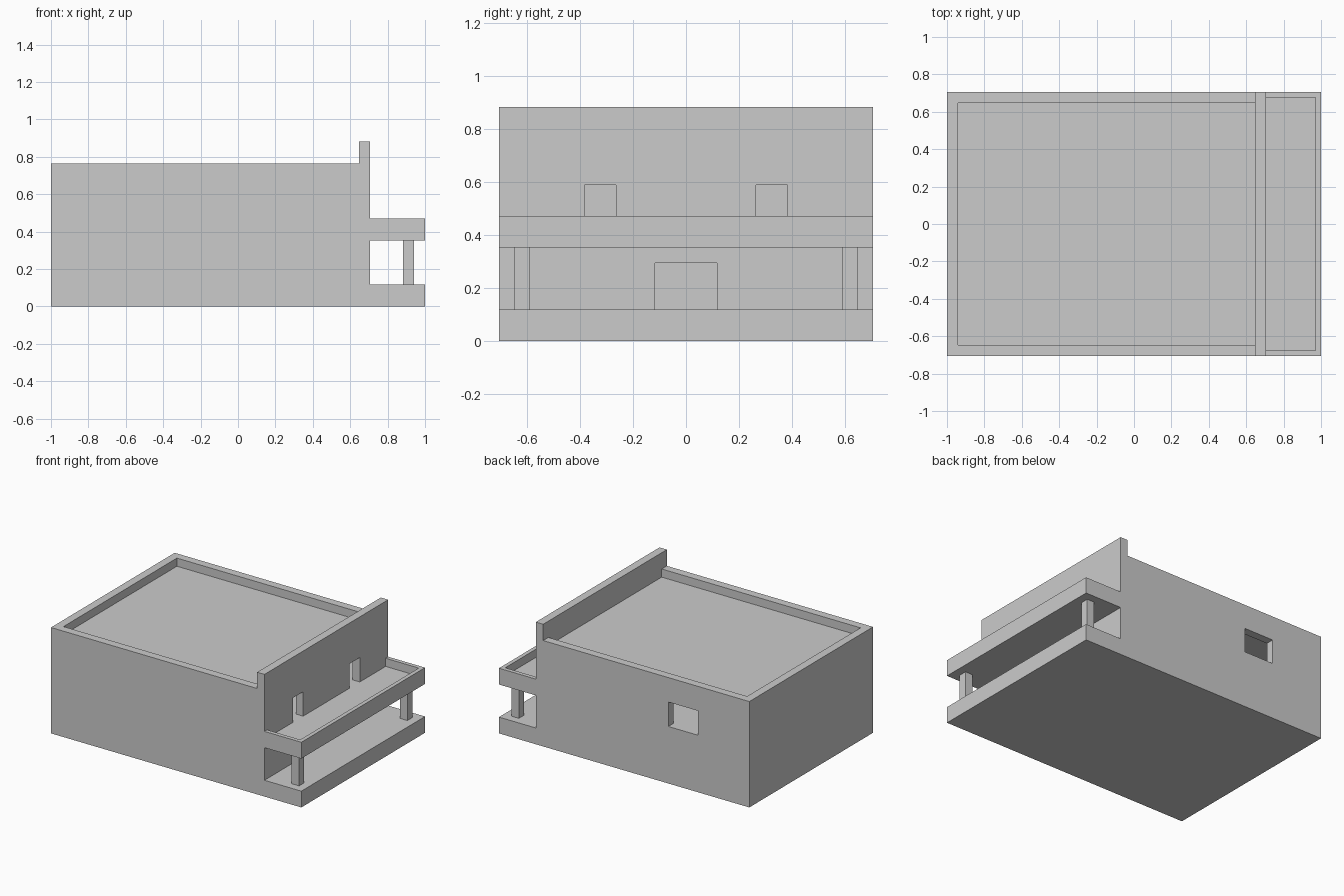
import bpy

# One building module: the house is 34 modules long
U = 1 / 17

if "Cube" in bpy.data.objects:
    bpy.data.objects.remove(bpy.data.objects["Cube"], do_unlink=True)

plaster = bpy.data.materials.new("grey plaster")
plaster.use_nodes = True
grey = (0.6, 0.6, 0.6, 1)
plaster.diffuse_color = grey
plaster.node_tree.nodes["Principled BSDF"].inputs["Base Color"].default_value = grey


def box(name, xs, ys, zs):
    """Box given by its extents in modules."""
    bpy.ops.mesh.primitive_cube_add(size=1)
    ob = bpy.context.object
    ob.name = name
    spans = (xs, ys, zs)
    ob.location = [(a + b) / 2 * U for a, b in spans]
    ob.scale = [(b - a) * U for a, b in spans]
    bpy.ops.object.transform_apply(location=True, rotation=False, scale=True)
    ob.data.materials.append(plaster)
    return ob


def cut(target, name, xs, ys, zs):
    """Subtract a hidden box from the target."""
    cutter = box(name + "_cutter", xs, ys, zs)
    cutter.hide_render = True
    cutter.display_type = 'WIRE'
    mod = target.modifiers.new(name, 'BOOLEAN')
    mod.operation = 'DIFFERENCE'
    mod.solver = 'EXACT'
    mod.object = cutter
    bpy.context.view_layer.objects.active = target
    bpy.ops.object.modifier_apply(modifier=mod.name)
    bpy.data.objects.remove(cutter, do_unlink=True)


# Ground slab, running on under the porch
box("ground_slab", (-17, 17), (-12, 12), (0, 2))

# House shell with two storeys and a sunken roof
house = box("house_walls", (-17, 12), (-12, 12), (2, 13))
cut(house, "lower_room", (-16, 11), (-11, 11), (1, 6))
cut(house, "upper_room", (-16, 11), (-11, 11), (7, 11))
cut(house, "roof_recess", (-16, 11), (-11, 11), (12, 14))

# Openings
cut(house, "front_door", (10.5, 13), (-2, 2), (1, 5))
for side, name in ((-1, "right"), (1, "left")):
    ys = sorted((side * 4.5, side * 6.5))
    cut(house, name + "_balcony_door", (10.5, 13), ys, (7, 10))
cut(house, "back_window", (-10, -6), (10.5, 13), (7, 10))

# Raised wall above the balcony side
box("high_parapet", (11, 12), (-12, 12), (13, 15))

# Balcony tray and its posts
balcony = box("balcony", (12, 17), (-12, 12), (6, 8))
cut(balcony, "balcony_recess", (11, 16.5), (-11.5, 11.5), (7, 9))
for side, name in ((-1, "right"), (1, "left")):
    box(name + "_post", (15, 16), sorted((side * 10, side * 11)), (2, 6))
